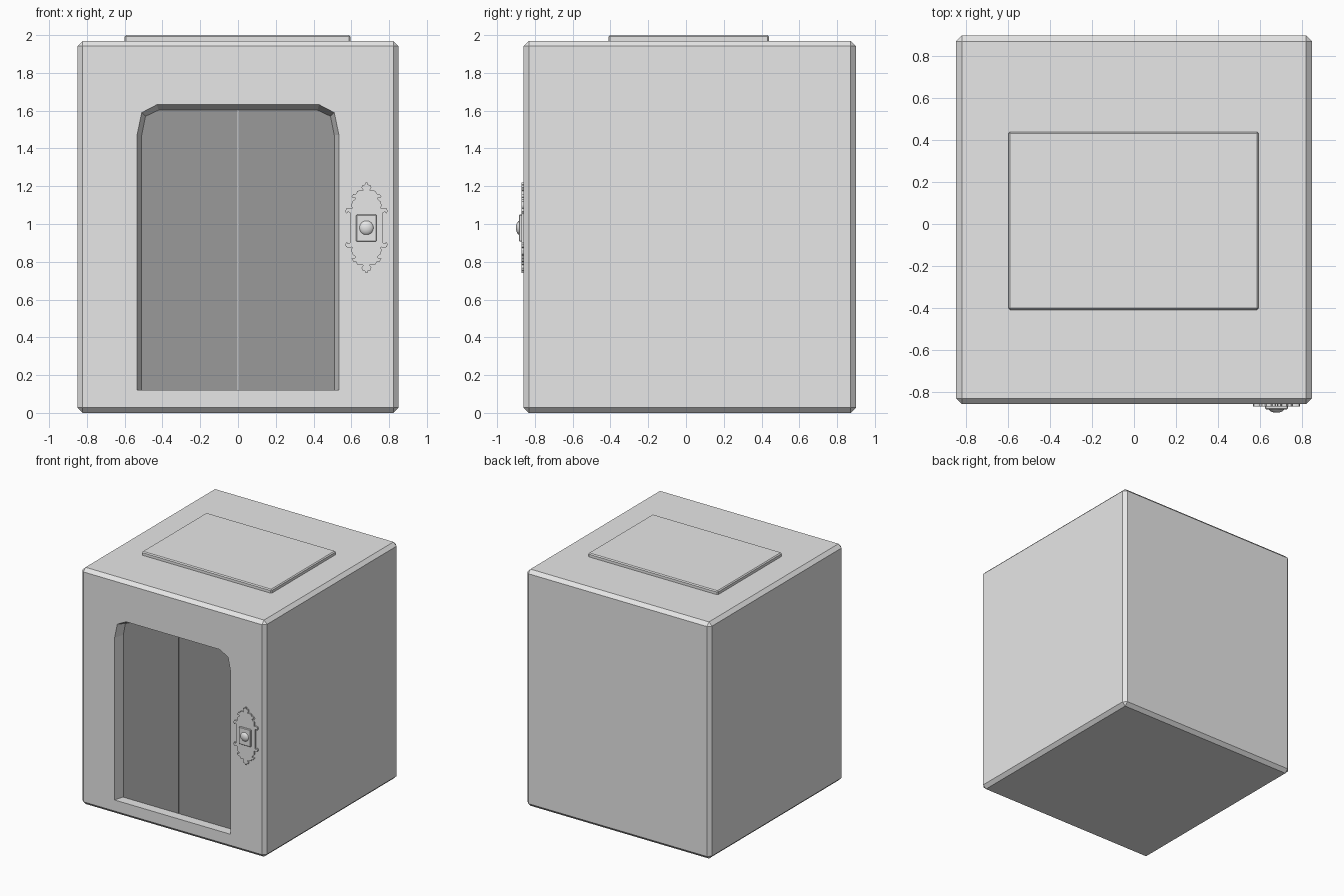
import bpy, bmesh
from mathutils import Vector

if "Cube" in bpy.data.objects:
    bpy.data.objects.remove(bpy.data.objects["Cube"])


def material(name, v):
    m = bpy.data.materials.new(name)
    m.diffuse_color = (v, v, v, 1)
    m.use_nodes = True
    m.node_tree.nodes["Principled BSDF"].inputs["Base Color"].default_value = m.diffuse_color
    return m


BODY = material("light grey", 0.8)
DOOR = material("door grey", 0.32)


def finish(name, bm, mat):
    bmesh.ops.recalc_face_normals(bm, faces=bm.faces)
    me = bpy.data.meshes.new(name)
    bm.to_mesh(me)
    bm.free()
    me.materials.append(mat)
    ob = bpy.data.objects.new(name, me)
    bpy.context.collection.objects.link(ob)
    return ob


def box(name, lo, hi, bevel, mat):
    bm = bmesh.new()
    bmesh.ops.create_cube(bm, size=1)
    for v in bm.verts:
        v.co = Vector([lo[i] if v.co[i] < 0 else hi[i] for i in range(3)])
    if bevel:
        bmesh.ops.bevel(bm, geom=bm.edges[:], offset=bevel, segments=1,
                        affect='EDGES', profile=0.5)
    return finish(name, bm, mat)


def loft(name, front, back, y0, y1, mat):
    """Solid between a front (x, z) outline at y0 and a back outline at y1."""
    bm = bmesh.new()
    a = [bm.verts.new((x, y0, z)) for x, z in front]
    b = [bm.verts.new((x, y1, z)) for x, z in back]
    n = len(a)
    bm.faces.new(a)
    bm.faces.new(b[::-1])
    for i in range(n):
        j = (i + 1) % n
        bm.faces.new((a[i], b[i], b[j], a[j]))
    return finish(name, bm, mat)


def mirror(half):
    return half + [(-x, z) for x, z in reversed(half)]


# cabin body
body = box("cabin_body", (-0.85, -0.86, 0), (0.85, 0.90, 1.97), 0.028, BODY)

# doorway recess with sloping jambs
outer = [(0.535, 0.12), (0.535, 1.47), (0.51, 1.59), (0.43, 1.632)]
inner = [(0.51, 0.12), (0.51, 1.47), (0.49, 1.57), (0.42, 1.603)]
cutter = loft("doorway_cutter", mirror(outer), mirror(inner), -0.861, -0.775, BODY)
mod = body.modifiers.new("doorway", 'BOOLEAN')
mod.operation = 'DIFFERENCE'
mod.object = cutter
mod.solver = 'EXACT'
bpy.context.view_layer.objects.active = body
bpy.ops.object.modifier_apply(modifier=mod.name)
bpy.data.objects.remove(cutter)

# two sliding door panels
for side, name in ((-1, "left_door"), (1, "right_door")):
    panel = [(side * x, z) for x, z in
             [(0.0015, 0.12)] + inner + [(0.0015, 1.603)]]
    loft(name, panel, panel, -0.781, -0.76, DOOR)

# roof hatch
box("roof_hatch", (-0.6, -0.41, 1.95), (0.595, 0.44, 2.0), 0.008, BODY)

# ornate button plate: one quarter outline, mirrored both ways
CX, CZ = 0.68, 0.98
quarter = [(0.086, 0.068), (0.088, 0.08), (0.098, 0.085), (0.104, 0.075),
           (0.112, 0.085), (0.108, 0.102), (0.09, 0.106), (0.076, 0.102),
           (0.08, 0.118), (0.076, 0.138), (0.062, 0.15), (0.06, 0.16),
           (0.08, 0.162), (0.07, 0.178), (0.055, 0.18), (0.048, 0.195),
           (0.03, 0.198), (0.016, 0.196), (0.026, 0.212), (0.02, 0.227),
           (0.007, 0.228), (0.004, 0.24)]
top = mirror(quarter)
outline = top + [(x, -z) for x, z in reversed(top)]
outline = [(CX + x, CZ + z) for x, z in outline]
loft("button_plate", outline, outline, -0.872, -0.855, BODY)

# raised square and round button
box("button_mount", (CX - 0.054, -0.885, CZ - 0.073),
    (CX + 0.054, -0.86, CZ + 0.07), 0.004, BODY)
bpy.ops.mesh.primitive_uv_sphere_add(segments=24, ring_count=12, radius=0.04,
                                     location=(CX, -0.876, CZ))
button = bpy.context.object
button.name = "call_button"
button.scale = (1, 0.62, 1)
button.data.materials.append(BODY)
bpy.ops.object.transform_apply(location=False, rotation=False, scale=True)
bpy.ops.object.shade_smooth()
